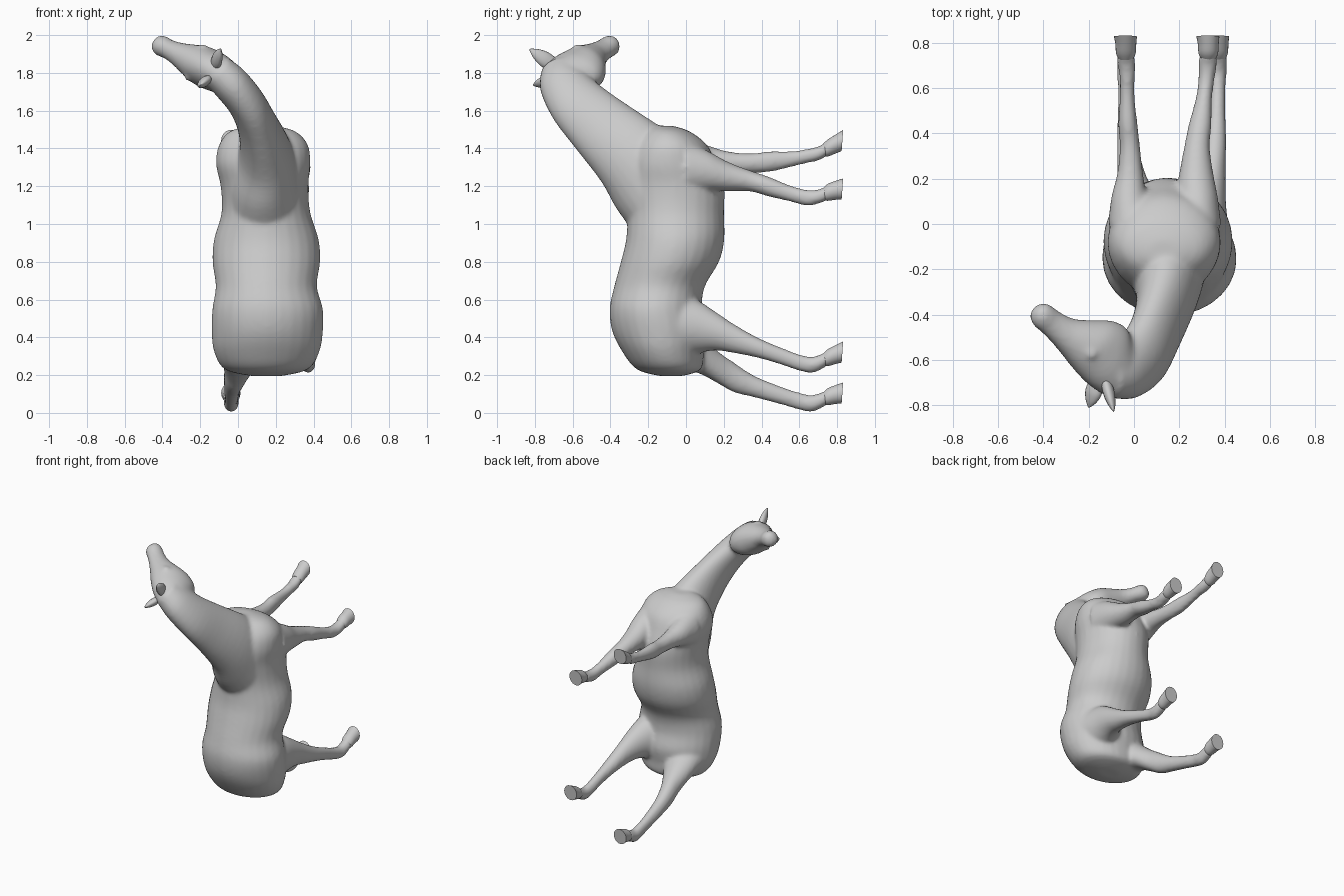
import bpy, bmesh, math
from mathutils import Vector as V


def spline(rows, steps=4):
    """Catmull-Rom resampling of rows of numbers."""
    out = []
    n = len(rows)
    for i in range(n - 1):
        p0, p1, p2, p3 = (rows[max(0, min(n - 1, i + k))] for k in (-1, 0, 1, 2))
        for s in range(steps):
            t = s / steps
            out.append([0.5 * (2 * b + (c - a) * t + (2 * a - 5 * b + 4 * c - d) * t * t
                               + (3 * b - a - 3 * c + d) * t ** 3)
                        for a, b, c, d in zip(p0, p1, p2, p3)])
    out.append(list(rows[-1]))
    return out


def loft(bm, rings, steps=4, sides=28):
    """Closed skin over elliptical rings given as (centre, half axis u, half axis v)."""
    loops = []
    faces = []
    for r in spline([(*c, *u, *v) for c, u, v in rings], steps):
        c, u, v = V(r[:3]), V(r[3:6]), V(r[6:])
        loops.append([bm.verts.new(c + u * math.cos(a) + v * math.sin(a))
                      for a in (2 * math.pi * k / sides for k in range(sides))])
    for a, b in zip(loops, loops[1:]):
        for k in range(sides):
            j = (k + 1) % sides
            faces.append(bm.faces.new((a[k], a[j], b[j], b[k])))
    faces.append(bm.faces.new(loops[0][::-1]))
    faces.append(bm.faces.new(loops[-1]))
    bmesh.ops.recalc_face_normals(bm, faces=faces)


def make_object(name, bm):
    me = bpy.data.meshes.new(name)
    bm.to_mesh(me)
    bm.free()
    ob = bpy.data.objects.new(name, me)
    bpy.context.collection.objects.link(ob)
    bpy.ops.object.select_all(action='DESELECT')
    ob.select_set(True)
    bpy.context.view_layer.objects.active = ob
    bpy.ops.object.shade_smooth_by_angle(angle=math.radians(40))
    return ob


skin = bmesh.new()

# Trunk: z, centre x, centre y, half width, half depth
trunk = [(.195, .15, -.08, .08, .06), (.23, .15, -.09, .22, .17), (.32, .152, -.12, .278, .215),
         (.43, .155, -.14, .295, .25), (.55, .157, -.16, .293, .245), (.67, .15, -.14, .268, .24),
         (.80, .15, -.085, .285, .26), (.92, .15, -.057, .277, .26), (1.06, .148, -.055, .235, .256),
         (1.2, .14, -.06, .232, .262), (1.32, .133, -.08, .25, .24), (1.42, .135, -.085, .235, .195),
         (1.49, .13, -.1, .175, .12), (1.52, .13, -.12, .07, .05)]
loft(skin, [((x, y, z), (rx, 0, 0), (0, ry, 0)) for z, x, y, rx, ry in trunk])

# Neck: centre, half width, half depth, sideways hint
neck = [((.145, -.06, 1.06), .215, .235, (1, 0, 0)),
        ((.142, -.16, 1.235), .185, .26, (1, 0, 0)), ((.145, -.30, 1.375), .14, .213, (1, 0, .05)),
        ((.105, -.45, 1.515), .108, .18, (1, 0, .2)), ((.045, -.575, 1.64), .1, .157, (.9, 0, .4)),
        ((-.04, -.645, 1.745), .1, .135, (.75, 0, .65)), ((-.12, -.67, 1.82), .088, .1, (.5, 0, .85))]
rings = []
for i, (c, w, d, hint) in enumerate(neck):
    t = V(neck[min(i + 1, 6)][0]) - V(neck[max(i - 1, 0)][0])
    depth = t.cross(V(hint)).normalized()
    rings.append((c, depth.cross(t).normalized() * w, depth * d))
loft(skin, rings)

# Head: distance along the face, forehead offset, throat offset, half width
poll = V((-.12, -.70, 1.805))
axis = V((-.31, .31, .15)).normalized()
side = V((.44, 0, .9))
side = (side - axis * side.dot(axis)).normalized()
throat = axis.cross(side).normalized()
head = [(-.06, -.01, .1, .05), (-.03, -.045, .17, .083), (.04, -.062, .215, .1), (.1, -.065, .24, .106),
        (.17, -.06, .215, .106), (.24, -.052, .155, .086), (.31, -.047, .1, .064), (.38, -.047, .076, .053),
        (.43, -.05, .068, .056), (.465, -.035, .055, .047), (.482, -.01, .025, .02)]
loft(skin, [(poll + axis * s + throat * (a + b) / 2, side * w, throat * (b - a) / 2)
            for s, a, b, w in head])

# Eye bulges
for sgn in (-1, 1):
    geo = bmesh.ops.create_uvsphere(skin, u_segments=12, v_segments=8, radius=.022)
    bmesh.ops.translate(skin, verts=geo['verts'],
                        vec=poll + axis * .17 + side * sgn * .088 + throat * .015)

# Legs: y, x, z, half width, half height
front_left = [(0, .0, 1.32, .115, .14), (.12, -.02, 1.33, .08, .085), (.22, -.017, 1.325, .058, .06),
              (.34, -.018, 1.322, .045, .052), (.44, -.027, 1.33, .043, .055), (.56, -.03, 1.344, .033, .042),
              (.65, -.03, 1.362, .034, .038), (.70, -.033, 1.373, .041, .038), (.75, -.036, 1.4, .038, .04)]
front_right = [(0, .28, 1.3, .105, .14), (.12, .28, 1.28, .09, .105), (.22, .275, 1.252, .076, .078),
               (.34, .278, 1.228, .057, .056), (.44, .292, 1.197, .051, .053), (.55, .308, 1.162, .037, .043),
               (.64, .32, 1.138, .036, .043), (.70, .325, 1.145, .042, .038), (.75, .328, 1.165, .039, .04)]
hind_right = [(-.1, .27, .45, .165, .18), (.05, .29, .455, .12, .145), (.15, .322, .435, .083, .105),
              (.25, .345, .395, .06, .078), (.38, .36, .345, .048, .054), (.5, .367, .302, .037, .046),
              (.61, .37, .263, .035, .044), (.68, .371, .256, .039, .043), (.75, .371, .29, .039, .04)]
hind_left = [(-.1, .04, .38, .16, .16), (.05, .02, .32, .12, .105), (.17, .0, .24, .075, .085),
             (.25, -.017, .19, .058, .08), (.36, -.028, .14, .046, .058), (.5, -.034, .093, .038, .048),
             (.6, -.036, .062, .035, .046), (.67, -.036, .05, .04, .045), (.75, -.036, .083, .039, .04)]
feet = {'front_left': (front_left, 1.442), 'front_right': (front_right, 1.185),
        'hind_right': (hind_right, .322), 'hind_left': (hind_left, .105)}
for name, (leg, sole_z) in feet.items():
    loft(skin, [((x, y, z), (rx, 0, 0), (0, 0, rz)) for y, x, z, rx, rz in leg])
    # Flat-soled hoof
    y, x, z, rx, rz = leg[-1]
    bm = bmesh.new()
    loft(bm, [((x, .725, z - .008), (.03, 0, 0), (0, 0, .032)),
              ((x, .752, z + .003), (.043, 0, 0), (0, 0, .045)),
              ((x, .795, (z + sole_z) / 2 + .004), (.046, 0, 0), (0, 0, .05)),
              ((x - .002, .828, sole_z), (.051, 0, 0), (0, .004, .056))], 3, 24)
    make_object(name + '_hoof', bm)

# Fuse all body parts into one smooth skin
body = make_object('horse_body', skin)
rm = body.modifiers.new('fuse', 'REMESH')
rm.mode = 'VOXEL'
rm.voxel_size = .012
rm.use_smooth_shade = True
sm = body.modifiers.new('relax', 'SMOOTH')
sm.factor = .5
sm.iterations = 10

# Ears
for name, base, tip in (('left_ear', (-.115, -.73, 1.86), (-.09, -.828, 1.925)),
                        ('right_ear', (-.175, -.73, 1.755), (-.2, -.81, 1.735))):
    base, tip = V(base), V(tip)
    d = tip - base
    u = d.cross(throat).normalized()
    v = d.cross(u).normalized()
    bm = bmesh.new()
    loft(bm, [(base.lerp(tip, t), u * w, v * w * .6)
              for t, w in ((-.2, .04), (.2, .042), (.6, .03), (.88, .013), (1, .003))], 4, 16)
    make_object(name, bm)
